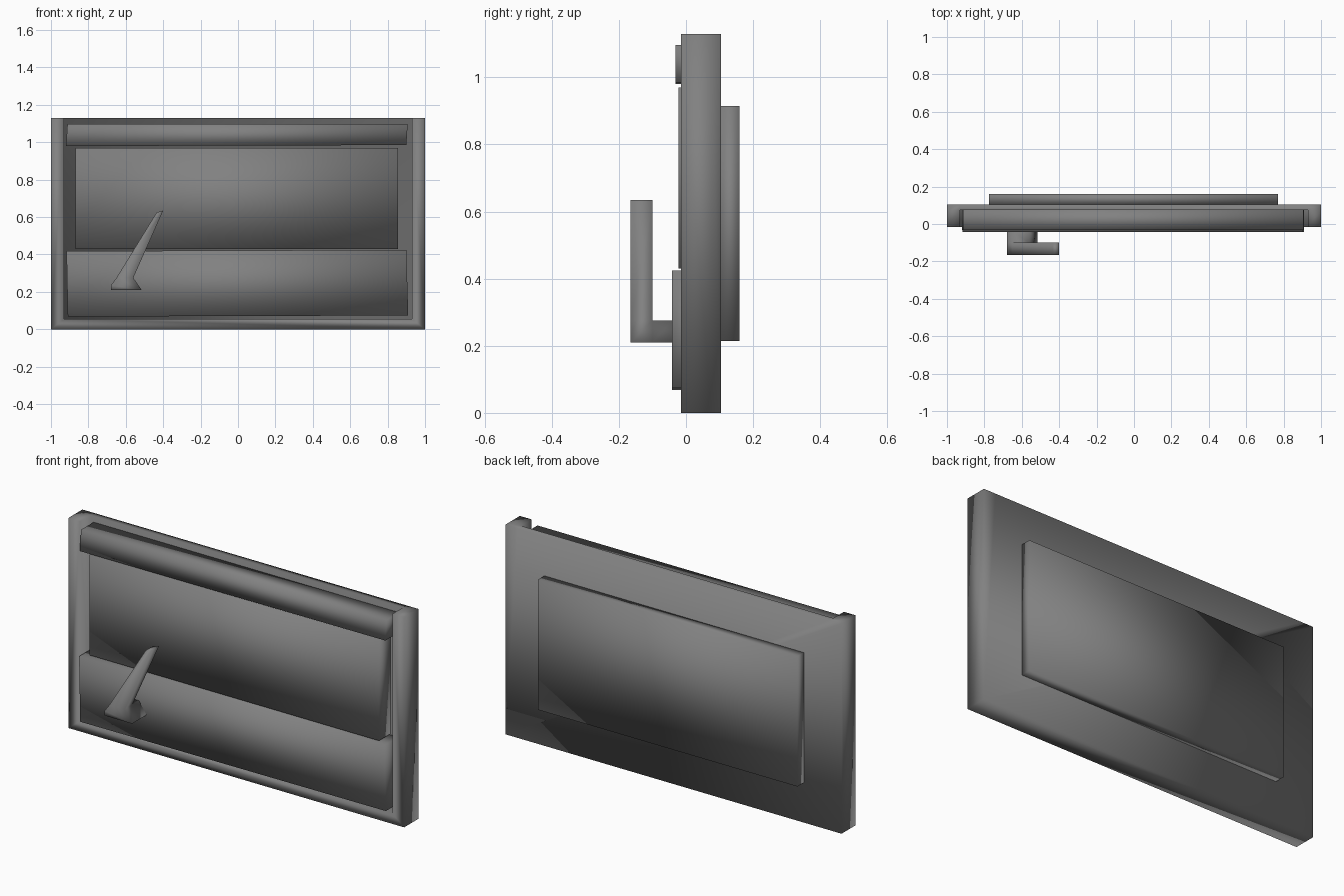
import bpy
import bmesh

cube = bpy.data.objects.get("Cube")
if cube:
    bpy.data.objects.remove(cube)

metal = bpy.data.materials.new("dark grey")
metal.use_nodes = True
grey = (0.22, 0.22, 0.22, 1)
metal.diffuse_color = grey
metal.node_tree.nodes["Principled BSDF"].inputs["Base Color"].default_value = grey


def extrude(bm, faces, depth):
    """Extrude faces along y and return the new end faces."""
    new = bmesh.ops.extrude_face_region(bm, geom=faces)["geom"]
    verts = [g for g in new if isinstance(g, bmesh.types.BMVert)]
    bmesh.ops.translate(bm, verts=verts, vec=(0, depth, 0))
    return [g for g in new if isinstance(g, bmesh.types.BMFace)]


def flat_faces(points, loops, y):
    bm = bmesh.new()
    verts = [bm.verts.new((x, y, z)) for x, z in points]
    return bm, [bm.faces.new([verts[i] for i in loop]) for loop in loops]


def finish(bm, name):
    bmesh.ops.recalc_face_normals(bm, faces=bm.faces[:])
    for face in bm.faces:
        face.smooth = True
    mesh = bpy.data.meshes.new(name)
    bm.to_mesh(mesh)
    bm.free()
    mesh.materials.append(metal)
    obj = bpy.data.objects.new(name, mesh)
    bpy.context.collection.objects.link(obj)


def panel(name, points, front, back):
    bm, faces = flat_faces(points, [range(len(points))], back)
    extrude(bm, faces, front - back)
    finish(bm, name)


# U-shaped frame around a back plate, open at the top
H = 1.13
outline = [(-1, 0), (1, 0), (1, H), (0.93, H), (0.93, 0.055),
           (-0.93, 0.055), (-0.93, H), (-1, H)]
bm, faces = flat_faces(outline, [range(8), (4, 3, 6, 5)], 0.105)
plate = extrude(bm, faces, -0.03)
rim = max(plate, key=lambda f: len(f.verts))
extrude(bm, [rim], -0.09)
bm.normal_update()
back = [f for f in bm.faces if all(v.co.y > 0.1 for v in f.verts)]
bmesh.ops.dissolve_faces(bm, faces=back)
finish(bm, "frame")

# Panels set into the frame, and the plate behind it
panel("top_bar", [(-0.92, 0.98), (0.9, 0.985), (0.907, 1.097), (-0.912, 1.097)],
      -0.032, 0.075)
panel("middle_panel", [(-0.87, 0.43), (0.855, 0.43), (0.855, 0.97), (-0.87, 0.97)],
      -0.022, 0.075)
panel("lower_panel", [(-0.91, 0.068), (0.91, 0.074), (0.9, 0.425), (-0.917, 0.418)],
      -0.042, 0.075)
panel("back_panel", [(-0.775, 0.215), (0.77, 0.215), (0.77, 0.915), (-0.775, 0.915)],
      0.16, 0.105)

# Lever: slanted arm with a foot reaching back to the lower panel
lever = [(-0.68, 0.21), (-0.515, 0.21), (-0.56, 0.275), (-0.4, 0.635),
         (-0.435, 0.625), (-0.65, 0.275), (-0.68, 0.235)]
bm, faces = flat_faces(lever, [(0, 1, 2, 5, 6), (5, 2, 3, 4)], -0.165)
ends = extrude(bm, faces, 0.065)
foot = min(ends, key=lambda f: f.calc_center_median().z)
extrude(bm, [foot], 0.06)
finish(bm, "lever")
